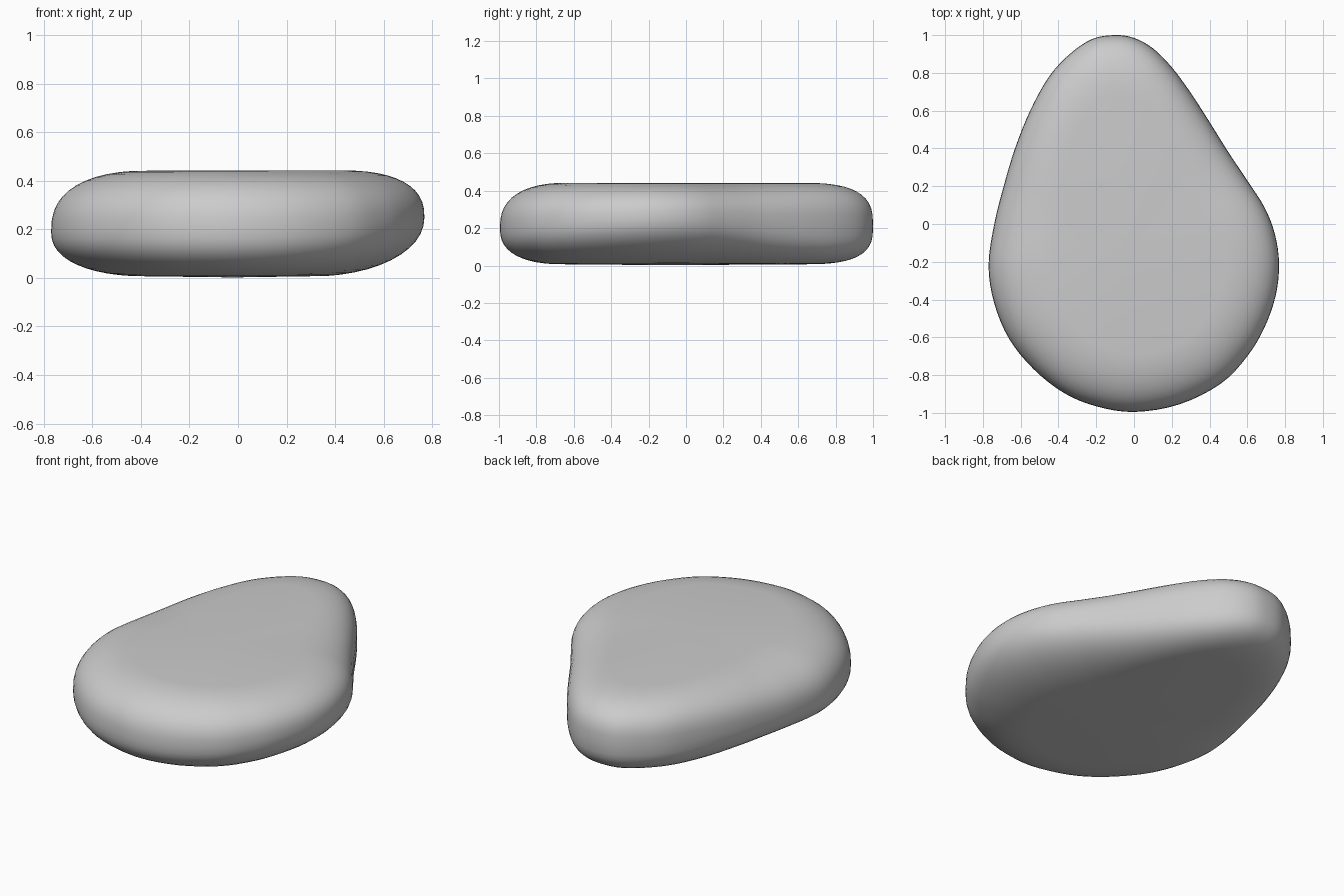
import bpy, bmesh, math

if "Cube" in bpy.data.objects:
    bpy.data.objects.remove(bpy.data.objects["Cube"])

# plan outline, clockwise from the narrow back end
OUT = [(-.1, 1), (0, .985), (.1, .93), (.2, .83), (.3, .695), (.4, .54), (.5, .38),
       (.6, .23), (.69, .09), (.745, -.05), (.768, -.21), (.75, -.38), (.69, -.55),
       (.6, -.7), (.46, -.845), (.24, -.955), (0, -.995), (-.2, -.965), (-.37, -.895),
       (-.53, -.77), (-.66, -.61), (-.74, -.42), (-.77, -.22), (-.74, 0), (-.69, .2),
       (-.63, .4), (-.55, .6), (-.45, .78), (-.34, .9), (-.22, .98)]
TOP, BOTTOM, CX, CY = .443, .006, -.02, -.1
STEPS, SUB = 12, 4

# edge shape per side: widest height, upper inset and power, lower inset and power
SIDES = {'right': (.25, .36, 2.5, .50, 2.1), 'back': (.21, .42, 3.0, .40, 3.0),
         'left': (.19, .44, 2.5, .42, 2.3), 'front': (.20, .38, 2.5, .36, 2.5)}


def spline(pts, sub):
    """Closed smooth curve through the points."""
    res, n = [], len(pts)
    for i in range(n):
        a, b, c, d = (pts[(i + k) % n] for k in (-1, 0, 1, 2))
        for s in range(sub):
            t = s / sub
            res.append(tuple(.5 * (2*q + (r-p)*t + (2*p-5*q+4*r-w)*t*t + (3*q-p-3*r+w)*t**3)
                             for p, q, r, w in zip(a, b, c, d)))
    return res


def side_shape(dx, dy):
    """Blend the four edge shapes by direction."""
    c, s = dx / math.hypot(dx, dy), dy / math.hypot(dx, dy)
    h = SIDES['right' if c > 0 else 'left']
    v = SIDES['back' if s > 0 else 'front']
    return [c*c*p + s*s*q for p, q in zip(h, v)]


bm = bmesh.new()
outline = spline(OUT, SUB)
rings = []
for j in range(-STEPS + 1, STEPS):
    t = abs(j) / STEPS * math.pi / 2
    ring = []
    for x, y in outline:
        dx, dy = x - CX, y - CY
        zm, du, nu, dl, nl = side_shape(dx, dy)
        inset, n, end = (du, nu, TOP) if j > 0 else (dl, nl, BOTTOM)
        k = 1 - inset * (1 - math.cos(t) ** (2/n)) / math.hypot(dx, dy)
        z = zm + (end - zm) * math.sin(t) ** (2/n)
        ring.append(bm.verts.new((CX + dx*k, CY + dy*k, z)))
    rings.append(ring)

# side walls, then nearly flat faces closed to a centre point
N = len(outline)
for a, b in zip(rings, rings[1:]):
    for i in range(N):
        bm.faces.new((a[i], a[(i+1) % N], b[(i+1) % N], b[i]))
for ring, z in ((rings[0], BOTTOM - .004), (rings[-1], TOP - .001)):
    mid = bm.verts.new((CX, CY, z))
    for i in range(N):
        bm.faces.new((ring[i], ring[(i+1) % N], mid))
bmesh.ops.recalc_face_normals(bm, faces=bm.faces)

mesh = bpy.data.meshes.new('pebble')
bm.to_mesh(mesh)
bm.free()
mesh.shade_smooth()
pebble = bpy.data.objects.new('pebble', mesh)
bpy.context.collection.objects.link(pebble)
